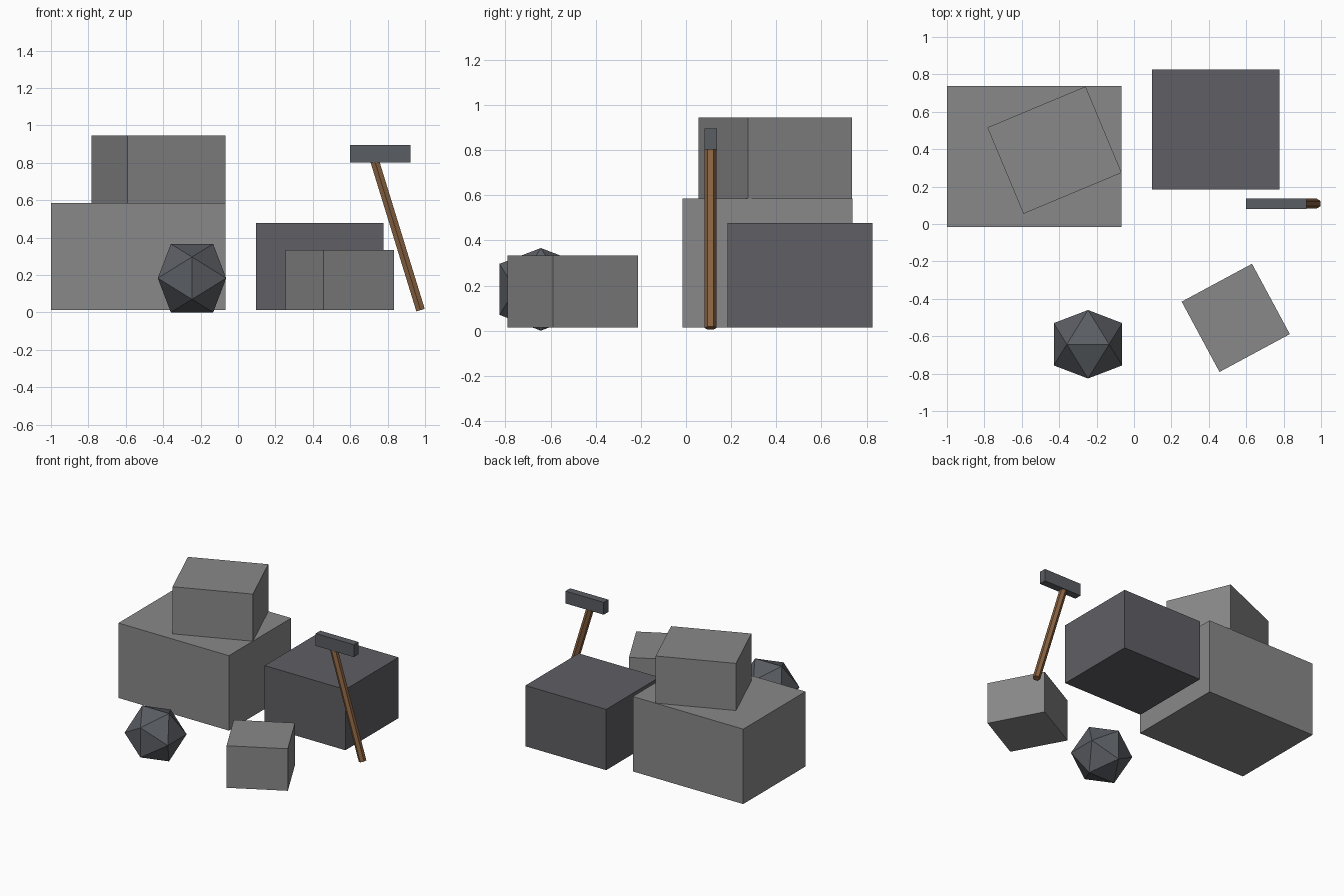
import bpy, bmesh, math
from mathutils import Vector, Matrix

if "Cube" in bpy.data.objects:
    bpy.data.objects.remove(bpy.data.objects["Cube"])


def material(name, rgb):
    m = bpy.data.materials.new(name)
    m.diffuse_color = (*rgb, 1)
    m.use_nodes = True
    m.node_tree.nodes["Principled BSDF"].inputs["Base Color"].default_value = m.diffuse_color
    return m


STONE = material("light_stone", (0.25, 0.25, 0.25))
DARK = material("dark_stone", (0.115, 0.112, 0.127))
IRON = material("iron_grey", (0.102, 0.110, 0.124))
WOOD = material("brown_wood", (0.25, 0.122, 0.053))


def finish(name, bm, mat):
    bmesh.ops.recalc_face_normals(bm, faces=bm.faces)
    mesh = bpy.data.meshes.new(name)
    bm.to_mesh(mesh)
    bm.free()
    mesh.materials.append(mat)
    obj = bpy.data.objects.new(name, mesh)
    bpy.context.collection.objects.link(obj)
    return obj


def block(name, center_xy, size_xy, z0, z1, mat, turn=0):
    """Box standing between two heights, turned about z by degrees."""
    bm = bmesh.new()
    bmesh.ops.create_cube(bm, size=1)
    bmesh.ops.scale(bm, vec=(*size_xy, z1 - z0), verts=bm.verts)
    obj = finish(name, bm, mat)
    obj.location = (*center_xy, (z0 + z1) / 2)
    obj.rotation_euler.z = math.radians(turn)


# Stone blocks
block("large_block", (-0.533, 0.361), (0.933, 0.752), 0.013, 0.585, STONE)
block("stacked_block", (-0.425, 0.395), (0.569, 0.50), 0.585, 0.945, STONE, 22.7)
block("dark_block", (0.437, 0.505), (0.682, 0.642), 0.013, 0.477, DARK)
block("small_block", (0.544, -0.502), (0.427, 0.427), 0.013, 0.334, STONE, 28.3)

# Ore lump: icosahedron resting on an edge, from three golden rectangles
a = 0.1131
b = a * (1 + math.sqrt(5)) / 2
bm = bmesh.new()
for s in (-a, a):
    for t in (-b, b):
        for co in ((s, 0, t), (0, t, s), (t, s, 0)):
            bm.verts.new(co)
bmesh.ops.convex_hull(bm, input=bm.verts)
finish("ore_lump", bm, IRON).location = (-0.246, -0.643, b)

# Hammer head
block("hammer_head", (0.7605, 0.109), (0.323, 0.056), 0.802, 0.896, IRON)

# Leaning six-sided hammer handle, flats facing along x
foot, top = Vector((0.976, 0.109, 0.012)), Vector((0.730, 0.109, 0.812))
axis = top - foot
bm = bmesh.new()
bmesh.ops.create_cone(bm, cap_ends=True, segments=6, radius1=0.027,
                      radius2=0.027, depth=axis.length)
start = max(bm.verts, key=lambda v: v.co.y).co
if abs(start.x) > 0.001:
    bmesh.ops.rotate(bm, matrix=Matrix.Rotation(math.radians(30), 3, 'Z'), verts=bm.verts)
handle = finish("hammer_handle", bm, WOOD)
handle.location = (foot + top) / 2
handle.rotation_euler.y = math.atan2(axis.x, axis.z)
